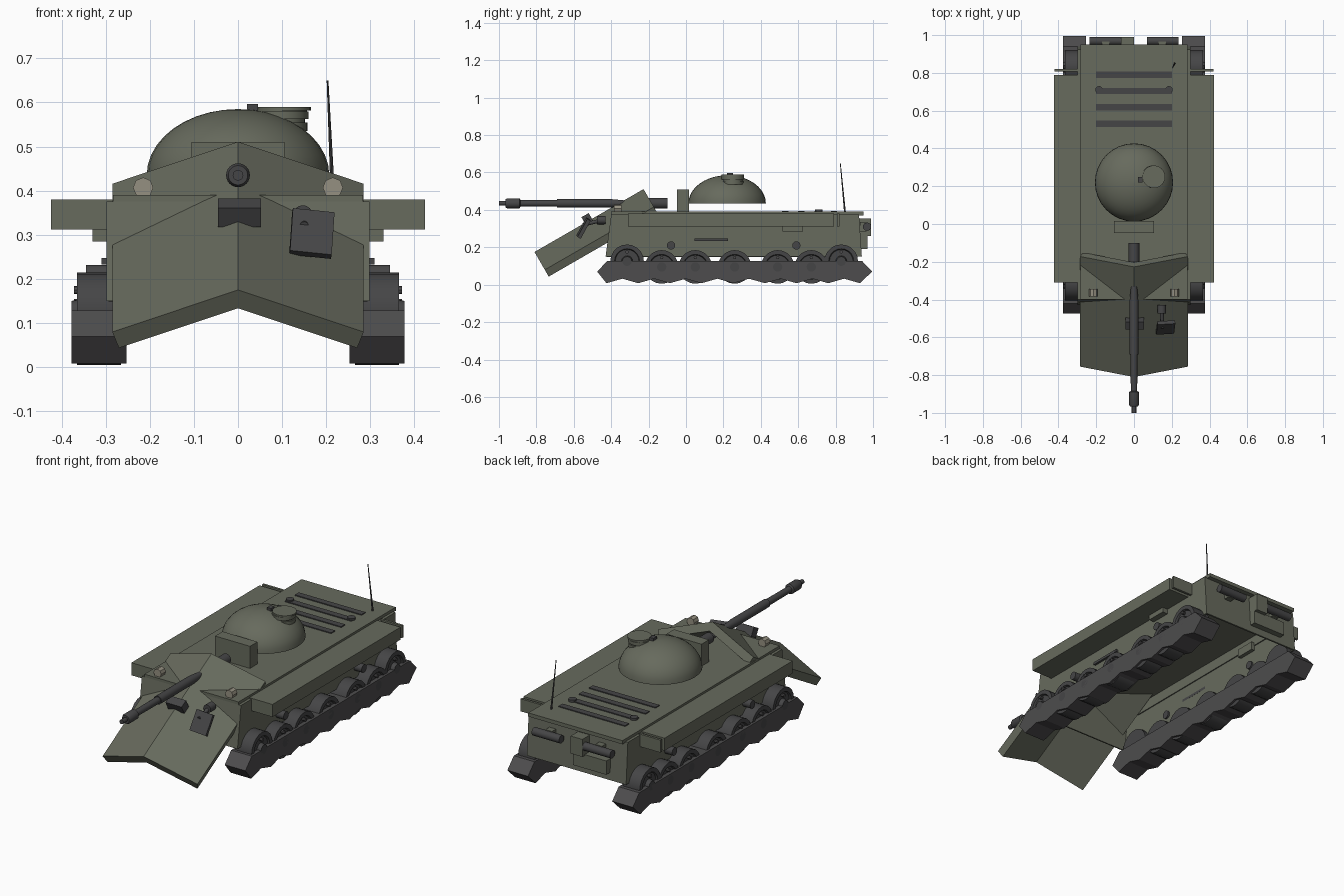
import bpy, bmesh, math
from mathutils import Vector

if "Cube" in bpy.data.objects:
    bpy.data.objects.remove(bpy.data.objects["Cube"])


def material(name, rgb):
    m = bpy.data.materials.new(name)
    m.diffuse_color = (*rgb, 1)
    m.use_nodes = True
    m.node_tree.nodes["Principled BSDF"].inputs["Base Color"].default_value = m.diffuse_color
    return m


OLIVE = material("olive_paint", (0.135, 0.145, 0.11))
DARK = material("dark_steel", (0.06, 0.06, 0.062))
RUBBER = material("track_grey", (0.075, 0.073, 0.075))
LAMP = material("lamp_glass", (0.3, 0.28, 0.22))


def finish(name, bm, mat, smooth=False):
    bmesh.ops.recalc_face_normals(bm, faces=bm.faces[:])
    me = bpy.data.meshes.new(name)
    bm.to_mesh(me)
    bm.free()
    ob = bpy.data.objects.new(name, me)
    bpy.context.collection.objects.link(ob)
    me.materials.append(mat)
    if smooth:
        bpy.ops.object.select_all(action='DESELECT')
        ob.select_set(True)
        bpy.context.view_layer.objects.active = ob
        bpy.ops.object.shade_smooth_by_angle(angle=math.radians(35))
    return ob


def box(name, lo, hi, mat=OLIVE, rot=(0, 0, 0)):
    bm = bmesh.new()
    bmesh.ops.create_cube(bm, size=1)
    lo, hi = Vector(lo), Vector(hi)
    for v in bm.verts:
        v.co = v.co * (hi - lo)
    ob = finish(name, bm, mat)
    ob.location, ob.rotation_euler = (lo + hi) / 2, rot
    return ob


def prism(name, points, sweep, mat=OLIVE):
    """Closed 3D outline swept along a vector."""
    bm = bmesh.new()
    face = bm.faces.new([bm.verts.new(p) for p in points])
    ext = bmesh.ops.extrude_face_region(bm, geom=[face])
    moved = [g for g in ext['geom'] if isinstance(g, bmesh.types.BMVert)]
    bmesh.ops.translate(bm, verts=moved, vec=sweep)
    if face not in bm.faces:
        bmesh.ops.holes_fill(bm, edges=bm.edges[:])
    return finish(name, bm, mat)


def lathe(name, start, axis, profile, mat=DARK, n=24):
    """Profile of (distance along axis, radius), closed at both ends."""
    q = Vector((0, 0, 1)).rotation_difference(Vector(axis).normalized())
    bm = bmesh.new()
    rings = [[bm.verts.new(Vector(start) + q @ Vector((r * math.cos(i * math.tau / n),
              r * math.sin(i * math.tau / n), d))) for i in range(n)] for d, r in profile]
    for a, b in zip(rings, rings[1:]):
        for i in range(n):
            bm.faces.new((a[i], a[i - 1], b[i - 1], b[i]))
    bm.faces.new(rings[0])
    bm.faces.new(rings[-1])
    return finish(name, bm, mat, True)


def rod(name, a, b, r, mat=DARK, n=16):
    d = Vector(b) - Vector(a)
    return lathe(name, a, d, [(0, r), (d.length, r)], mat, n)


# Hull shell, open underneath
bm = bmesh.new()
bmesh.ops.create_cube(bm, size=1)
for v in bm.verts:
    top, back = v.co.z > 0, v.co.y > 0
    y = (0.925 if top else 0.94) if back else (-0.40 if top else -0.43)
    v.co = (math.copysign(0.298, v.co.x), y, 0.375 if top else 0.15)
bm.faces.ensure_lookup_table()
bottom = min(bm.faces, key=lambda f: f.calc_center_median().z)
bmesh.ops.delete(bm, geom=[bottom], context='FACES_ONLY')
hull = finish("hull", bm, OLIVE)
shell = hull.modifiers.new("shell", 'SOLIDIFY')
shell.thickness, shell.offset = 0.012, -1
box("roof_plate", (-0.283, -0.40, 0.37), (0.283, 0.95, 0.39))

# Angled chevron nose plate, swept up a 30 degree slope
def nose(x, depth):
    return (x, -0.81 + 0.5 * depth, 0.175 - 0.866 * depth)
outline = [nose(-0.285, 0.11), nose(0, 0), nose(0.285, 0.11),
           nose(0.27, 0.152), nose(0, 0.048), nose(-0.27, 0.152)]
prism("nose_plate", outline, (0, 0.583, 0.336))

# Turret dome, mount block and hatch
dome = [(0, 0.207)] + [(0.15 * math.sin(t), max(0.207 * math.cos(t), 0.001))
        for t in [i * math.pi / 20 for i in range(1, 11)]]
lathe("turret_dome", (0, 0.22, 0.435), (0, 0, 1), dome, OLIVE, 32)
box("turret_mount", (-0.105, -0.047, 0.385), (0.105, 0.017, 0.51))
lathe("hatch", (0.1, 0.25, 0.535), (0, 0, 1), [(0, 0.058), (0.02, 0.058), (0.02, 0.052),
      (0.027, 0.052), (0.027, 0.06), (0.045, 0.06), (0.045, 0.056), (0.052, 0.056)], OLIVE)
rod("hatch_lid", (0.105, 0.25, 0.582), (0.105, 0.25, 0.59), 0.06, OLIVE, 24)
box("periscope", (0.02, 0.22, 0.575), (0.045, 0.25, 0.597), DARK)

# Gun barrel
lathe("gun_barrel", (0, -1, 0.435), (0, 1, 0), [(0, 0.012), (0.035, 0.012), (0.035, 0.022),
      (0.045, 0.027), (0.11, 0.027), (0.115, 0.017), (0.31, 0.018), (0.31, 0.023),
      (0.595, 0.023), (0.67, 0.016), (0.8, 0.016), (0.8, 0.028), (0.9, 0.028)])

# Nose fittings: visor, side plate with ball arm
box("driver_visor", (-0.045, -0.55, 0.325), (0.052, -0.505, 0.375), DARK, (0.5, 0, 0))
box("nose_flap", (0.12, -0.558, 0.248), (0.215, -0.538, 0.358), DARK, (-0.5, 0.1, 0.06))
rod("flap_arm", (0.15, -0.55, 0.32), (0.147, -0.45, 0.345), 0.01)
rod("flap_knob", (0.147, -0.475, 0.345), (0.147, -0.43, 0.345), 0.022)

# Engine deck slats
for i in range(4):
    y = 0.53 + i * 0.087
    box(f"deck_slat_{i}", (-0.2, y - 0.017, 0.385), (0.2, y + 0.017, 0.395), DARK)

# Radio mast
lathe("antenna", (0.215, 0.85, 0.385), (-0.012, -0.025, 0.265), [(0, 0.005), (0.266, 0.002)], DARK, 8)

# Rear fittings
box("rear_box", (-0.2, 0.925, 0.19), (0.0, 0.97, 0.265))
box("rear_bracket", (-0.07, 0.925, 0.26), (0.0, 0.99, 0.355))

for s, side in ((-1, "left"), (1, "right")):
    def sbox(name, x0, x1, y0, y1, z0, z1, mat=OLIVE):
        a, b = sorted((s * x0, s * x1))
        return box(f"{side}_{name}", (a, y0, z0), (b, y1, z1), mat)

    # Fenders and hull side fittings
    sbox("fender", 0.285, 0.424, -0.31, 0.79, 0.312, 0.38)
    sbox("rear_flap", 0.29, 0.42, 0.807, 0.82, 0.312, 0.38)
    sbox("side_box", 0.27, 0.33, 0.515, 0.625, 0.285, 0.33)
    sbox("side_rail", 0.29, 0.31, 0.045, 0.225, 0.233, 0.247, DARK)
    for y in (-0.08, 0.59):
        rod(f"{side}_side_roller", (s * 0.28, y, 0.21), (s * 0.345, y, 0.21), 0.022)
    rod(f"{side}_headlight", (s * 0.215, -0.385, 0.407), (s * 0.215, -0.345, 0.407), 0.023, LAMP, 8)
    rod(f"{side}_deck_cap", (s * 0.185, 0.71, 0.385), (s * 0.185, 0.71, 0.402), 0.02)
    rod(f"{side}_rear_canister", (s * 0.07, 0.968, 0.31), (s * 0.235, 0.968, 0.31), 0.022)
    sbox("canister_strap", 0.13, 0.17, 0.93, 0.965, 0.285, 0.335)

    # Track with scalloped underside
    x0 = s * 0.253
    loop = [(x0, -0.475, 0.07), (x0, -0.42, 0.128), (x0, 0.94, 0.128), (x0, 0.995, 0.07), (x0, 0.93, 0.008)]
    for i in range(1, 16):
        loop.append((x0, 0.93 - i * 1.355 / 16, 0.008 if i % 2 == 0 else 0.032))
    loop.append((x0, -0.425, 0.008))
    prism(f"{side}_track", loop, (s * 0.124, 0, 0), RUBBER)

    # Road wheels, with larger raised end wheels
    for i, y in enumerate((-0.315, -0.13, 0.05, 0.26, 0.49, 0.67, 0.83)):
        end = i in (0, 6)
        z, r = (0.125, 0.09) if end else (0.095, 0.09)
        lathe(f"{side}_wheel_{i}", (s * 0.265, y, z), (s, 0, 0),
              [(0, r), (0.1, r), (0.1, r * 0.75), (0.09, r * 0.7), (0.09, 0.03),
               (0.112, 0.025)], DARK, 20)
        rod(f"{side}_wheel_bolt_{i}", (s * 0.35, y, z + 0.05), (s * 0.372, y, z + 0.05), 0.009, RUBBER, 8)
